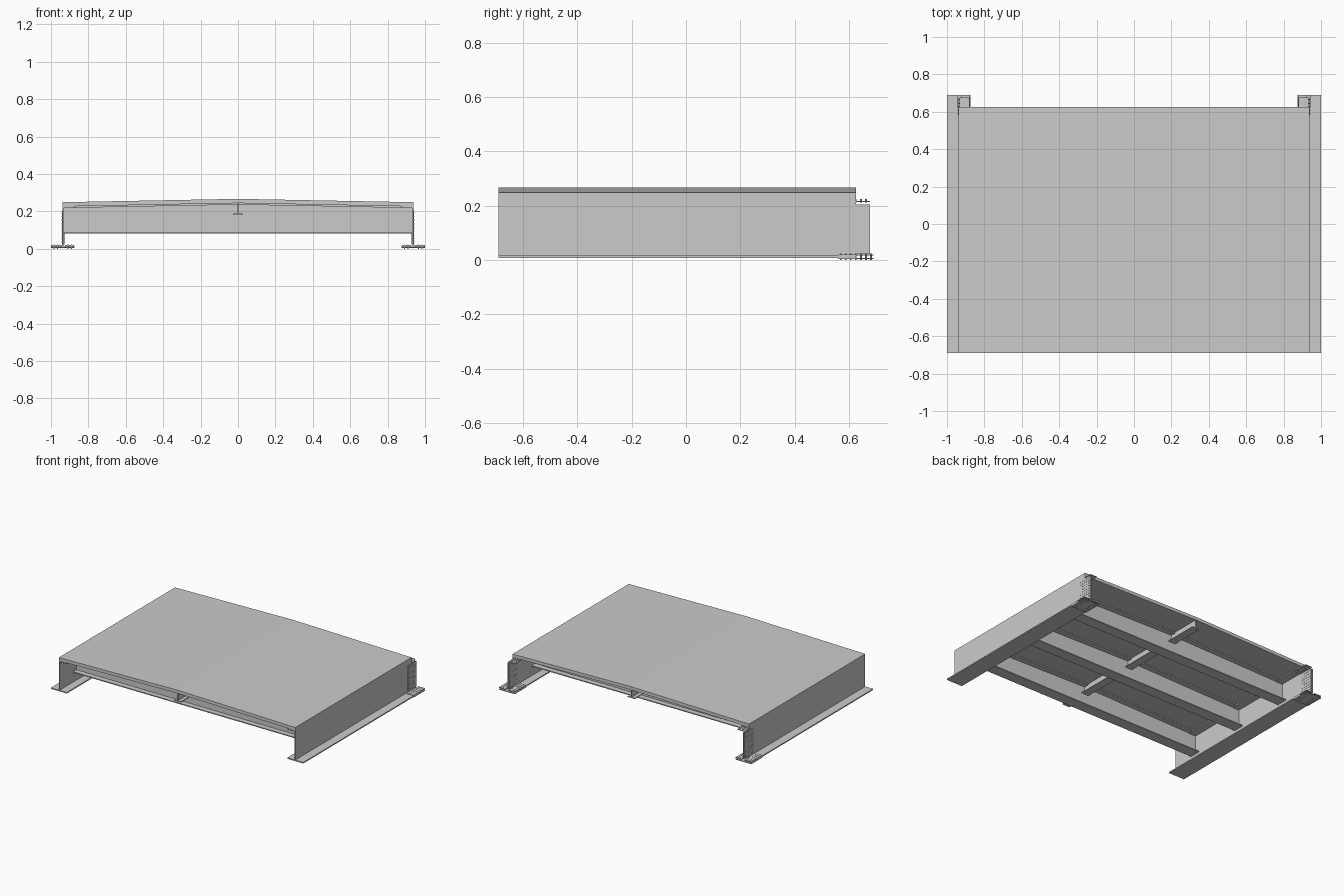
import bpy, bmesh
from mathutils import Matrix

if "Cube" in bpy.data.objects:
    bpy.data.objects.remove(bpy.data.objects["Cube"])

Y0, Y1 = -0.69, 0.625      # deck start and end
W = 0.937                  # outer face of girder webs
CROWN = 0.018              # rise of the deck at its centre line


def finish(name, bm, mirror=False):
    bmesh.ops.recalc_face_normals(bm, faces=bm.faces)
    me = bpy.data.meshes.new(name)
    bm.to_mesh(me)
    bm.free()
    ob = bpy.data.objects.new(name, me)
    bpy.context.collection.objects.link(ob)
    if mirror:
        ob.modifiers.new("Mirror", 'MIRROR').use_axis[0] = True
        ob.modifiers["Mirror"].use_mirror_merge = False
    return ob


def prism(name, profile, y0, y1, mirror=False):
    """Extrude an x-z profile along y."""
    bm = bmesh.new()
    face = bm.faces.new([bm.verts.new((x, y0, z)) for x, z in profile])
    ext = bmesh.ops.extrude_face_region(bm, geom=[face])
    verts = [v for v in ext["geom"] if isinstance(v, bmesh.types.BMVert)]
    bmesh.ops.translate(bm, verts=verts, vec=(0, y1 - y0, 0))
    return finish(name, bm, mirror)


def box(name, x0, x1, y0, y1, z0, z1, mirror=False):
    return prism(name, [(x0, z0), (x1, z0), (x1, z1), (x0, z1)], y0, y1, mirror)


def crowned(z0, z1, w):
    """Cambered strip profile."""
    return [(-w, z0), (0, z0 + CROWN), (w, z0), (w, z1), (0, z1 + CROWN), (-w, z1)]


def bolts(name, points, axis, depth):
    bm = bmesh.new()
    rot = Matrix.Rotation(1.5708, 4, 'Y') if axis == 'X' else Matrix()
    for p in points:
        bmesh.ops.create_cone(bm, cap_ends=True, segments=6, radius1=0.003,
                              radius2=0.003, depth=depth,
                              matrix=Matrix.Translation(p) @ rot)
    return finish(name, bm, True)


# Deck slab with crowned top
prism("deck_slab", crowned(0.226, 0.249, W), Y0, Y1)

# Side girders: web, bottom flange, inward top flange
box("girder_web", W - 0.006, W, Y0, Y1, 0.014, 0.228, True)
box("girder_bottom_flange", 0.874, 1.0, Y0, Y1, 0.008, 0.016, True)
box("girder_top_flange", 0.876, W - 0.001, Y0, Y1, 0.217, 0.225, True)

# Cross beams: web, bottom flange, crowned top flange
for i, y in enumerate((-0.495, -0.058, 0.378), 1):
    w = W - 0.004
    prism(f"cross_beam_web_{i}",
          [(-w, 0.088), (w, 0.088), (w, 0.22), (0, 0.22 + CROWN), (-w, 0.22)],
          y - 0.003, y + 0.003)
    box(f"cross_beam_bottom_flange_{i}", -w, w, y - 0.04, y + 0.04, 0.083, 0.09)
    prism(f"cross_beam_top_flange_{i}", crowned(0.218, 0.2265, w), y - 0.04, y + 0.04)

# Centre stringer under the crown
box("stringer_web", -0.003, 0.003, Y0 + 0.005, Y1 - 0.005, 0.187, 0.244)
box("stringer_flange", -0.028, 0.028, Y0 + 0.005, Y1 - 0.005, 0.183, 0.189)

# Splice plates projecting from the back end
box("web_splice_outer", W, W + 0.004, 0.58, 0.677, 0.022, 0.205, True)
box("web_splice_inner", W - 0.010, W - 0.006, 0.58, 0.677, 0.022, 0.205, True)
box("top_splice", 0.88, 0.934, 0.565, 0.677, 0.2135, 0.2175, True)
box("bottom_splice", 0.874, 1.0, 0.56, 0.69, 0.003, 0.008, True)
for n, (a, b) in enumerate(((0.876, 0.924), (0.945, 1.0)), 1):
    box(f"bottom_splice_upper_{n}", a, b, 0.56, 0.69, 0.016, 0.02, True)

# Bolt grids on the splices
cols = [0.588, 0.606, 0.627, 0.645, 0.665]
bolts("web_bolts", [(W - 0.003, y, 0.036 + 0.0195 * k) for y in cols for k in range(9)],
      'X', 0.019)
rows = [0.57 + 0.0185 * k for k in range(7)]
bolts("bottom_bolts", [(x, y, 0.0115) for y in rows
                       for x in (0.89, 0.91, 0.964, 0.984)], 'Z', 0.023)
bolts("top_bolts", [(x, y, 0.218) for y in rows[:6] for x in (0.893, 0.916)], 'Z', 0.014)
